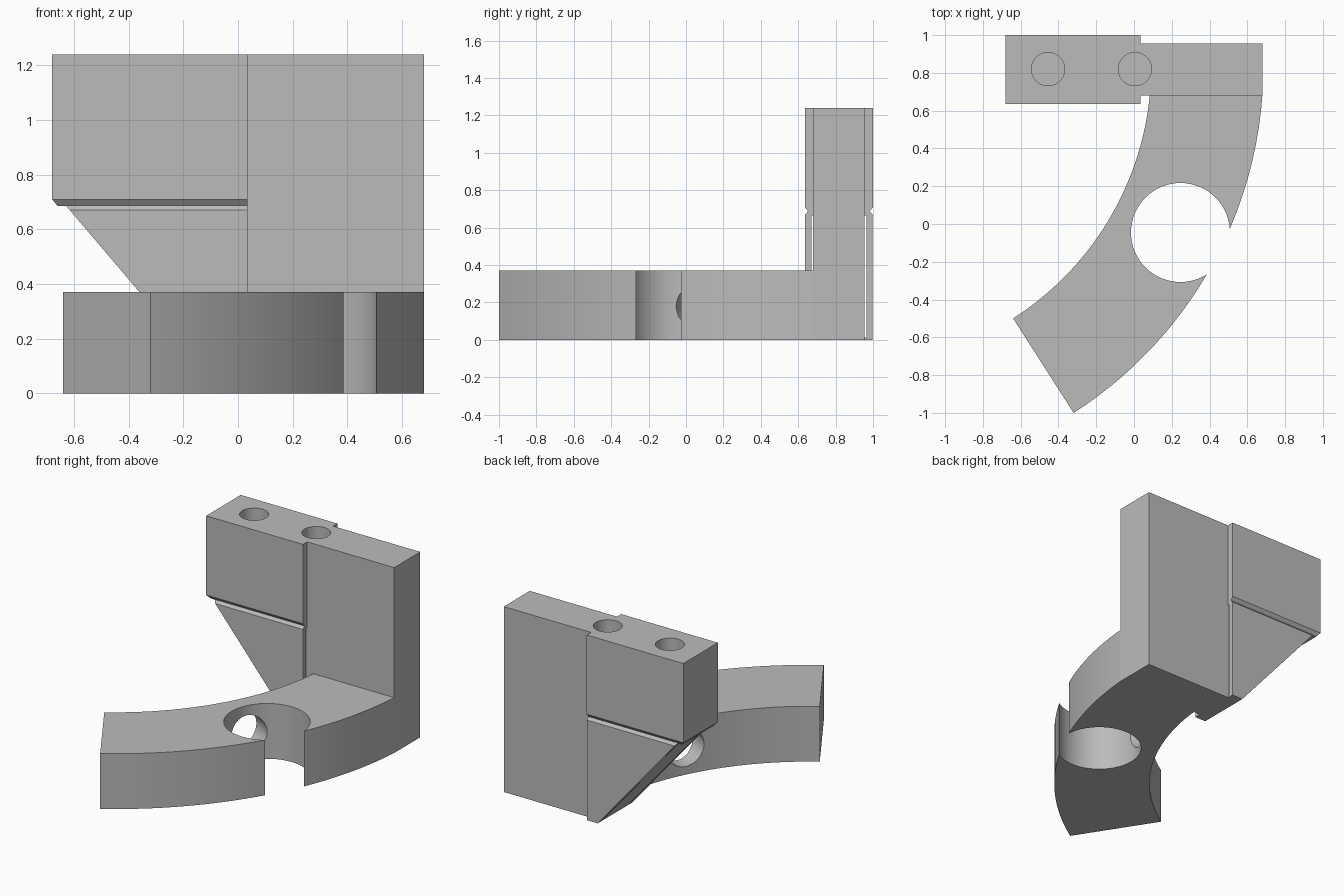
import bpy, bmesh
from math import atan2, cos, sin, asin
from mathutils import Vector

old = bpy.data.objects.get("Cube")
if old:
    bpy.data.objects.remove(old, do_unlink=True)

grey = bpy.data.materials.new("plain_grey")
grey.use_nodes = True
tone = (0.5, 0.5, 0.5, 1)
grey.diffuse_color = tone
grey.node_tree.nodes["Principled BSDF"].inputs["Base Color"].default_value = tone


def loft(name, rings):
    """Skin a closed solid through stacked rings of points."""
    bm = bmesh.new()
    loops = [[bm.verts.new(p) for p in ring] for ring in rings]
    n = len(loops[0])
    for a, b in zip(loops, loops[1:]):
        for i in range(n):
            j = (i + 1) % n
            bm.faces.new((a[i], a[j], b[j], b[i]))
    bm.faces.new(loops[0][::-1])
    bm.faces.new(loops[-1])
    bmesh.ops.recalc_face_normals(bm, faces=bm.faces)
    mesh = bpy.data.meshes.new(name)
    bm.to_mesh(mesh)
    bm.free()
    mesh.materials.append(grey)
    ob = bpy.data.objects.new(name, mesh)
    bpy.context.collection.objects.link(ob)
    return ob


def rect(x0, x1, y0, y1, z):
    return [(x0, y0, z), (x1, y0, z), (x1, y1, z), (x0, y1, z)]


def box(name, x0, x1, y0, y1, z0, z1):
    return loft(name, [rect(x0, x1, y0, y1, z) for z in (z0, z1)])


def cylinder(name, radius, start, end):
    start, end = Vector(start), Vector(end)
    turn = (end - start).to_track_quat("Z", "Y")
    circle = [turn @ Vector((radius * cos(k * 6.283185 / 64), radius * sin(k * 6.283185 / 64), 0))
              for k in range(64)]
    return loft(name, [[c + p for c in circle] for p in (start, end)])


def cut(ob, cutters):
    """Subtract every cutter from the part."""
    bpy.context.view_layer.objects.active = ob
    for c in cutters:
        c.hide_render = True
        mod = ob.modifiers.new("cut", "BOOLEAN")
        mod.operation = "DIFFERENCE"
        mod.solver = "EXACT"
        mod.object = c
        bpy.ops.object.modifier_apply(modifier=mod.name)


# Curved base: a ring sector ending flat against the upright block
centre = Vector((-1.495, 0.836))
inner, outer, height, wall = 1.586, 2.18, 0.37, 0.68
end_angle = atan2(-0.842, 0.539)


def arc(radius):
    last = asin((wall - centre.y) / radius)
    steps = 32
    angles = [end_angle + (last - end_angle) * i / steps for i in range(steps + 1)]
    return [(centre.x + radius * cos(a), centre.y + radius * sin(a)) for a in angles]


outline = arc(outer) + arc(inner)[::-1]
base = loft("curved_base", [[(x, y, z) for x, y in outline] for z in (0, height)])

# Open round socket and the cross hole leading to it
hub = Vector((0.246, -0.045, 0.18))
toward = Vector((centre.x - hub.x, centre.y - hub.y, 0)).normalized()
socket = cylinder("socket_cutter", 0.262, (hub.x, hub.y, -0.2), (hub.x, hub.y, 0.6))
cross = cylinder("cross_hole_cutter", 0.125, hub, hub + toward * 0.6)
cut(base, [socket, cross])

# Upright block, thicker side block with a chamfered foot, and sloping brace
block = box("upright_block", 0.035, 0.68, wall, 0.955, 0, 1.24)
side = loft("side_block", [rect(-0.66, 0.035, 0.655, 0.98, 0.685),
                           rect(-0.68, 0.035, 0.635, 1.0, 0.71),
                           rect(-0.68, 0.035, 0.635, 1.0, 1.24)])
brace = loft("sloping_brace", [rect(-0.045, 0.035, 0.637, 0.998, 0),
                               rect(-0.615, 0.035, 0.637, 0.998, 0.67),
                               rect(-0.632, 0.035, 0.655, 0.98, 0.69)])

# Bolt holes in the top, narrow slots through the brace
bolts = [cylinder("bolt_hole_cutter", 0.088, (x, 0.82, 0.75), (x, 0.82, 1.4)) for x in (-0.455, 0.005)]
slots = [box("slot_cutter", -0.9, 0.1, y, y + 0.01, 0.012, 0.665) for y in (0.671, 0.955)]
cut(side, bolts)
cut(block, bolts[1:])
cut(brace, slots)

for helper in [socket, cross] + bolts + slots:
    bpy.data.objects.remove(helper, do_unlink=True)

# Smooth the round surfaces, keep edges crisp
bpy.ops.object.select_all(action="DESELECT")
for ob in (base, block, side, brace):
    ob.select_set(True)
bpy.context.view_layer.objects.active = base
bpy.ops.object.shade_smooth_by_angle(angle=0.5)
